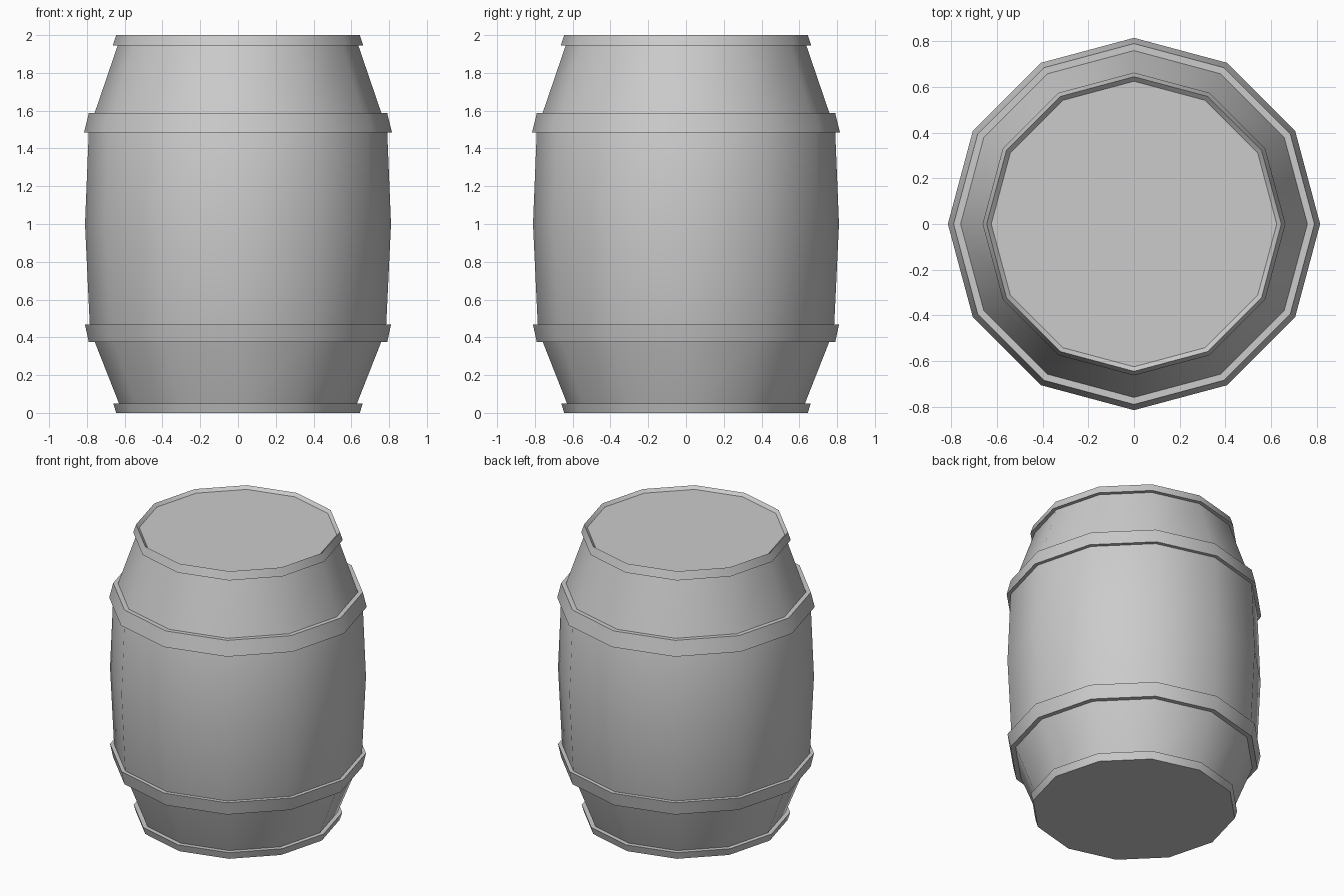
import bpy, bmesh
from math import cos, sin, pi, radians

if "Cube" in bpy.data.objects:
    bpy.data.objects.remove(bpy.data.objects["Cube"])

SIDES = 12


def lathe(name, profile, closed=False):
    """Revolve (radius, z) points; open profiles get flat end caps."""
    bm = bmesh.new()
    rings = [[bm.verts.new((r * cos(2 * pi * i / SIDES), r * sin(2 * pi * i / SIDES), z))
              for i in range(SIDES)] for r, z in profile]
    pairs = list(zip(rings, rings[1:]))
    if closed:
        pairs.append((rings[-1], rings[0]))
    for a, b in pairs:
        for i in range(SIDES):
            j = (i + 1) % SIDES
            bm.faces.new((a[i], a[j], b[j], b[i]))
    if not closed:
        bm.faces.new(rings[0][::-1])
        bm.faces.new(rings[-1])
    bmesh.ops.recalc_face_normals(bm, faces=bm.faces)
    mesh = bpy.data.meshes.new(name)
    bm.to_mesh(mesh)
    bm.free()
    obj = bpy.data.objects.new(name, mesh)
    bpy.context.collection.objects.link(obj)
    bpy.ops.object.select_all(action='DESELECT')
    obj.select_set(True)
    bpy.context.view_layer.objects.active = obj
    bpy.ops.object.shade_smooth_by_angle(angle=radians(35))
    return obj


# Bulging body with end rims and a slightly recessed lid
lathe("barrel_body", [
    (0.645, 0.0), (0.66, 0.05), (0.63, 0.05),
    (0.76, 0.38), (0.785, 0.47), (0.81, 1.0), (0.79, 1.49), (0.76, 1.585),
    (0.637, 1.945), (0.663, 1.945), (0.645, 2.0), (0.625, 1.98)])

# Hoops around the belly: bottom z, top z, outer and inner radii at each
for name, z0, z1, out0, out1, in0, in1 in (
        ("lower_hoop", 0.375, 0.467, 0.79, 0.81, 0.75, 0.775),
        ("upper_hoop", 1.485, 1.587, 0.815, 0.79, 0.78, 0.75)):
    lathe(name, [(out0, z0), (out1, z1), (in1, z1), (in0, z0)], closed=True)
